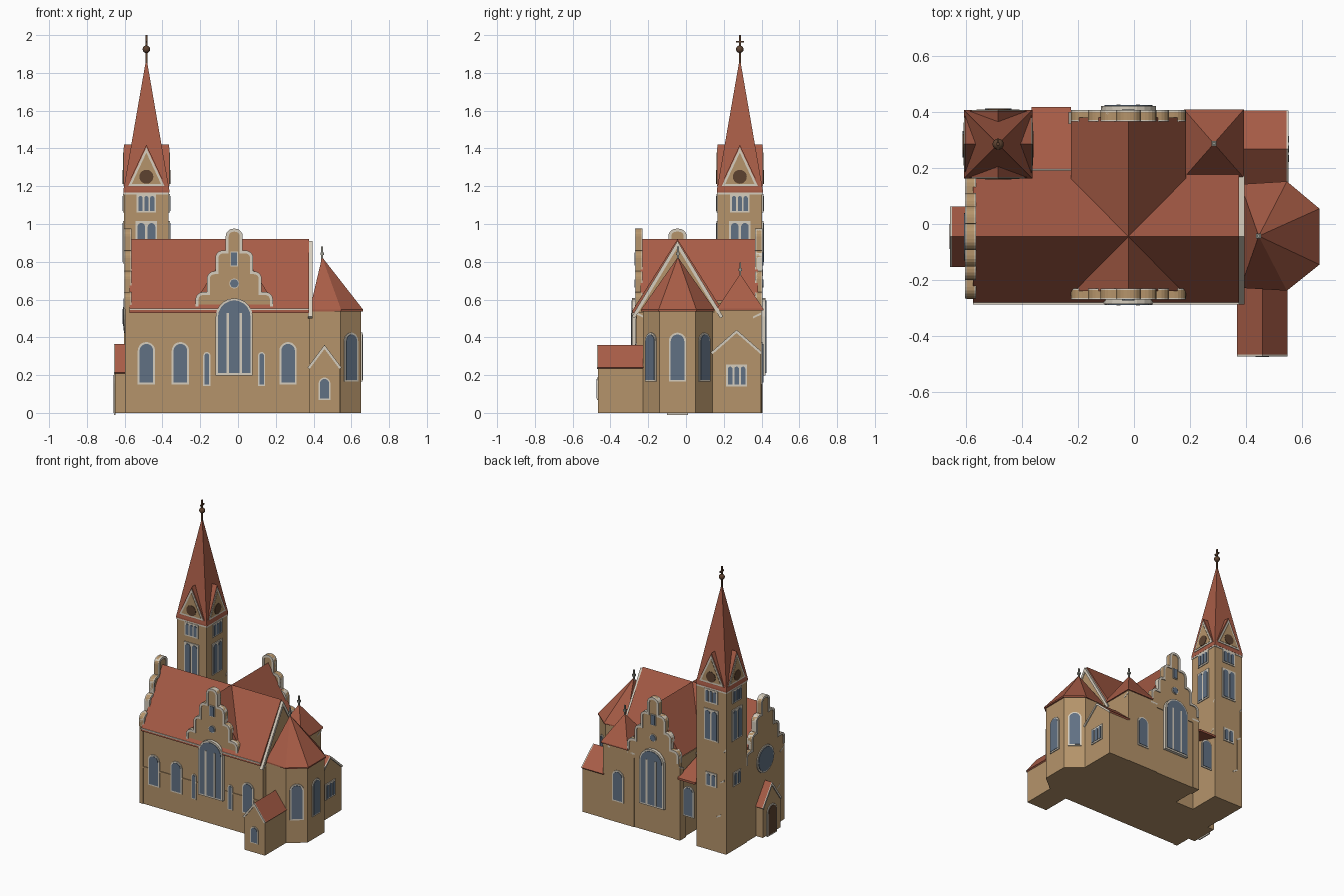
import bpy, bmesh, math
from math import sin, cos, pi, radians
from mathutils import Matrix, Vector

cube = bpy.data.objects.get("Cube")
if cube:
    bpy.data.objects.remove(cube, do_unlink=True)


def material(name, rgb):
    m = bpy.data.materials.new(name)
    m.use_nodes = True
    m.diffuse_color = (*rgb, 1)
    m.node_tree.nodes["Principled BSDF"].inputs["Base Color"].default_value = (*rgb, 1)
    return m


WALL = material("sandstone", (0.46, 0.295, 0.145))
ROOF = material("red_tiles", (0.39, 0.108, 0.062))
TRIM = material("pale_stone", (0.67, 0.61, 0.51))
GLASS = material("blue_glass", (0.12, 0.165, 0.23))
DARK = material("dark_wood", (0.11, 0.055, 0.03))
LEAD = material("grey_lead", (0.32, 0.32, 0.28))


def finish(name, bm, mat):
    bmesh.ops.recalc_face_normals(bm, faces=bm.faces)
    me = bpy.data.meshes.new(name)
    bm.to_mesh(me)
    bm.free()
    me.materials.append(mat)
    ob = bpy.data.objects.new(name, me)
    bpy.context.collection.objects.link(ob)
    return ob


# Local frames: x runs along the wall, -y points out of it
def side(x, y, deg=0):
    return Matrix.Translation((x, y, 0)) @ Matrix.Rotation(radians(deg), 4, 'Z')


def slab(name, pts, y0, y1, mat, M=Matrix()):
    bm = bmesh.new()
    rings = [[bm.verts.new(M @ Vector((x, y, z))) for x, z in pts] for y in (y0, y1)]
    n = len(pts)
    for r in rings:
        bm.faces.new(r)
    for i in range(n):
        j = (i + 1) % n
        bm.faces.new((rings[0][i], rings[0][j], rings[1][j], rings[1][i]))
    return finish(name, bm, mat)


def rect(x0, x1, z0, z1):
    return [(x0, z0), (x1, z0), (x1, z1), (x0, z1)]


def box(name, x0, x1, y0, y1, z0, z1, mat, M=Matrix()):
    return slab(name, rect(x0, x1, z0, z1), y0, y1, mat, M)


def poly_solid(name, plan, z0, z1, mat, apex=None):
    """Upright prism over a plan, or a pyramid when an apex is given."""
    bm = bmesh.new()
    low = [bm.verts.new((x, y, z0)) for x, y in plan]
    up = [bm.verts.new((x, y, z1)) for x, y in plan]
    tip = bm.verts.new(apex) if apex else None
    bm.faces.new(low)
    if not apex:
        bm.faces.new(up)
    for i in range(len(plan)):
        j = (i + 1) % len(plan)
        bm.faces.new((low[i], low[j], up[j], up[i]))
        if apex:
            bm.faces.new((up[i], up[j], tip))
    return finish(name, bm, mat)


def offset(pts, t, closed=True):
    """Move a counter-clockwise outline outward by t with mitred corners."""
    out, n = [], len(pts)
    for i, p in enumerate(pts):
        a = pts[i - 1] if i or closed else None
        b = pts[(i + 1) % n] if i < n - 1 or closed else None
        ns = []
        for s, e in ((a, p), (p, b)):
            if s and e:
                d = (Vector(e) - Vector(s)).normalized()
                ns.append(Vector((d.y, -d.x)))
        m = ns[0] if len(ns) == 1 else (ns[0] + ns[1]) / max(0.3, 1 + ns[0].dot(ns[1]))
        out.append((p[0] + t * m.x, p[1] + t * m.y))
    return out


def band(pts, t):
    return pts + offset(pts, -t, False)[::-1]


def circle(z, r, n=20):
    return [(r * cos(2 * pi * i / n), z + r * sin(2 * pi * i / n)) for i in range(n)]


def arch(w, z0, z1, u=0, n=10):
    return [(u - w, z0), (u + w, z0)] + [
        (u + w * cos(pi * i / n), z1 - w + w * sin(pi * i / n)) for i in range(n + 1)]


# Windows: pale surround plate with a pane plate on top
def window(name, M, outline, mat=GLASS, frame=0.01):
    slab(name + "_frame", offset(outline, frame), -0.006, 0.002, TRIM, M)
    slab(name + "_pane", outline, -0.009, 0.002, mat, M)


def lights(name, M, count, pitch, w, z0, z1):
    half = pitch * (count - 1) / 2 + w + 0.01
    slab(name + "_frame", rect(-half, half, z0 - 0.01, z1 + 0.01), -0.006, 0.002, TRIM, M)
    for i in range(count):
        slab(f"{name}_pane_{i}", arch(w, z0, z1, (i - (count - 1) / 2) * pitch), -0.009, 0.002, GLASS, M)


# Buttress with stepped, stone-capped stages: (projection, top height)
def buttress(name, M, stages, w=0.026):
    prof = [(0, 0)]
    Q = M @ Matrix.Rotation(radians(-90), 4, 'Z')
    for i, (d, z) in enumerate(stages):
        nxt = stages[i + 1][0] if i + 1 < len(stages) else 0
        prof += [(d, 0 if i == 0 else stages[i - 1][1] + 0.02), (d, z), (nxt, z + 0.02)]
        cap = [(d + 0.004, z - 0.004), (d + 0.004, z + 0.006), (nxt, z + 0.028), (nxt, z + 0.016)]
        slab(f"{name}_cap_{i}", cap, -w - 0.003, w + 0.003, TRIM, Q @ Matrix.Scale(-1, 4, (1, 0, 0)))
    slab(name, prof, -w, w, WALL, Q @ Matrix.Scale(-1, 4, (1, 0, 0)))


def stepped(half0=0.205, z0=0.55):
    """Stepped gable outline with rounded shoulders, right foot to left foot."""
    k = half0 / 0.205
    steps = [(0.205, 0.64), (0.145, 0.75), (0.1, 0.86), (0.045, 0.975)]
    right = [(half0, z0)]
    for h, z in steps:
        h, r = h * k, 0.04
        right += [(h - r + r * cos(a), z - r + r * sin(a)) for a in (pi / 2 * i / 5 for i in range(6))]
        nxt = [s[0] * k for s in steps if s[0] * k < h - r]
        if z < 0.9 and nxt:
            right.append((nxt[0], z))
    return right + [(-x, z) for x, z in right[::-1]]


def gable(name, M, half):
    out = stepped(half)
    slab(name + "_wall", [(-half, 0.5), (half, 0.5)] + out, 0, 0.028, WALL, M)
    slab(name + "_coping", band(out, 0.016), -0.006, 0.034, TRIM, M)


def annex(name, M, half, eave, ridge, length):
    slab(name + "_walls", [(-half, 0), (half, 0), (half, eave), (0, ridge - 0.012), (-half, eave)],
         0, length, WALL, M)
    line = [(half + 0.008, eave - 0.005), (0, ridge), (-half - 0.008, eave - 0.005)]
    slab(name + "_roof", band(line, 0.012), 0, length, ROOF, M)
    slab(name + "_verge", band(line, 0.013), -0.007, 0, TRIM, M)


def finial(name, x, y, z0, z1):
    box(name, x - 0.005, x + 0.005, y - 0.005, y + 0.005, z0 - 0.02, z1, LEAD)
    box(name + "_knob", x - 0.009, x + 0.009, y - 0.009, y + 0.009, z0 + 0.015, z0 + 0.03, LEAD)


# Nave and transept
CX, CY = -0.02, -0.045
box("nave_walls", -0.585, 0.38, -0.262, 0.175, 0, 0.54, WALL)
box("transept_walls", -0.215, 0.175, 0, 0.395, 0, 0.58, WALL)
roof = [(-0.237, 0.53), (0.237, 0.53), (0.237, 0.545), (0, 0.92), (-0.237, 0.545)]
slab("nave_roof", roof, -0.375, 0.575, ROOF, side(0, CY, 90))
slab("transept_roof", [(-0.205, 0.592), (0.205, 0.592), (0, 0.92)], -0.24, 0.38, ROOF, side(CX, 0))
for s in (-1, 1):
    box(f"eaves_gutter_{s}", -0.575, 0.375, CY + s * 0.239 - 0.003, CY + s * 0.239 + 0.003, 0.545, 0.553, TRIM)
box("string_course", -0.585, 0.38, -0.267, -0.25, 0.26, 0.27, WALL)
west = side(-0.598, CY, -90)
box("west_wall", -0.222, 0.222, 0, 0.03, 0, 0.55, WALL, west)
gable("west_gable", west, 0.22)
east = side(0.38, CY, 90)
slab("east_gable", [(-0.225, 0.53), (0.225, 0.53), (0, 0.9)], -0.008, 0.01, WALL, east)
slab("east_verge", band([(0.242, 0.51), (0, 0.91), (-0.242, 0.51)], 0.018), -0.014, 0.01, TRIM, east)

# Great windows and gables, front and back
for name, M in (("front", side(CX, -0.264)), ("back", side(CX, 0.4, 180))):
    gable(name + "_gable", M, 0.205)
    window(name + "_great_window", M @ Matrix.Translation((0, -0.016, 0)), arch(0.086, 0.21, 0.595), frame=0.012)
    slab(name + "_great_surround", arch(0.098, 0.198, 0.607), -0.02, 0, TRIM, M)
    for u in (-0.035, 0.035):
        box(f"{name}_mullion_{u}", u - 0.007, u + 0.007, -0.027, 0, 0.21, 0.53, TRIM, M)
    window(name + "_oculus", M, circle(0.685, 0.022), frame=0.004)
    window(name + "_attic_window", M, rect(-0.016, 0.016, 0.78, 0.85), frame=0.004)

# West front: rose window, porch and door
window("rose_window", west, circle(0.52, 0.085, 24), frame=0.012)
porch = side(-0.65, CY, -90)
annex("porch", porch, 0.1, 0.22, 0.365, 0.06)
window("porch_door", porch, arch(0.045, 0, 0.2), DARK)

# Nave side windows
for i, x in enumerate((-0.485, -0.305, 0.265)):
    window(f"nave_window_{i}", side(x, -0.262), arch(0.036, 0.16, 0.365))
for i, x in enumerate((-0.165, 0.125)):
    window(f"slit_window_{i}", side(x, -0.262), arch(0.012, 0.15, 0.315), frame=0.007)

# Buttresses
two = [(0.072, 0.25), (0.04, 0.505)]
three = two + [(0.014, 0.73)]
for i, x in enumerate((-0.57, -0.405, -0.205, 0.16, 0.355)):
    buttress(f"front_buttress_{i}", side(x, -0.262), two)
for i, x in enumerate((-0.205, 0.16, 0.355)):
    buttress(f"back_buttress_{i}", side(x, 0.4, 180), two)
for i, M in enumerate((side(-0.573, 0.402, 180), side(-0.395, 0.402, 180), side(-0.602, 0.378, -90))):
    buttress(f"tower_buttress_{i}", M, three)

# Aisle between the tower and the transept
slab("aisle_walls", [(0.15, 0), (0.395, 0), (0.395, 0.455), (0.15, 0.53)], -0.22, 0.375, WALL,
     Matrix(((0, 1, 0, 0), (1, 0, 0, 0), (0, 0, 1, 0), (0, 0, 0, 1))))
slab("aisle_roof", [(0.17, 0.515), (0.418, 0.445), (0.418, 0.46), (0.17, 0.54)], -0.365, -0.225, ROOF,
     Matrix(((0, 1, 0, 0), (1, 0, 0, 0), (0, 0, 1, 0), (0, 0, 0, 1))))
window("aisle_window", side(-0.3, 0.395, 180), arch(0.034, 0.2, 0.4))

# Tower with four gables and a square spire
TX, TY, TH = -0.485, 0.285, 0.118
box("tower_walls", TX - TH, TX + TH, TY - TH, TY + TH, 0, 1.17, WALL)
box("tower_cornice", TX - 0.121, TX + 0.121, TY - 0.121, TY + 0.121, 1.157, 1.172, TRIM)
square = [(-1, -1), (1, -1), (1, 1), (-1, 1)]
poly_solid("spire", [(TX + 0.122 * a, TY + 0.122 * b) for a, b in square], 1.168, 1.178, ROOF, (TX, TY, 1.88))
for i in range(4):
    M = Matrix.Translation((TX, TY, 0)) @ Matrix.Rotation(pi / 2 * i, 4, 'Z')
    face = M @ Matrix.Translation((0, -TH, 0))
    tri = [(0.105, 1.195), (0, 1.42), (-0.105, 1.195)]
    slab(f"spire_gable_roof_{i}", tri, -0.119, 0, ROOF, M)
    inner = offset(tri[::-1][:1] + tri[:2], -0.006)
    slab(f"spire_gable_trim_{i}", inner, -0.004, 0.02, TRIM, face)
    slab(f"spire_gable_panel_{i}", offset(inner, -0.012), -0.006, 0.02, WALL, face)
    slab(f"spire_gable_louvre_{i}", circle(1.25, 0.037), -0.009, 0.02, DARK, face)
    lights(f"belfry_lights_{i}", face, 3, 0.031, 0.011, 1.07, 1.148)
    lights(f"tower_lights_{i}", face, 2, 0.054, 0.02, 0.8, 1.005)
    if i > 1:
        lights(f"lower_tower_lights_{i}", face, 2, 0.04, 0.013, 0.47, 0.55)

# Spire finial: stem, ball and cross
box("spire_stem", TX - 0.005, TX + 0.005, TY - 0.005, TY + 0.005, 1.85, 2.0, DARK)
box("spire_cross_arm", TX - 0.004, TX + 0.004, TY - 0.021, TY + 0.021, 1.96, 1.97, DARK)
bm = bmesh.new()
bmesh.ops.create_uvsphere(bm, u_segments=16, v_segments=10, radius=0.02,
                          matrix=Matrix.Translation((TX, TY, 1.925)))
ball = finish("spire_ball", bm, DARK)
for p in ball.data.polygons:
    p.use_smooth = True

# Polygonal apse
plan = [(0.38, -0.228), (0.542, -0.228), (0.652, -0.14), (0.652, 0.05), (0.542, 0.142), (0.38, 0.142)]
poly_solid("apse_walls", plan, 0, 0.545, WALL)
eaves = [plan[0]] + offset(plan, 0.01)[1:5] + [plan[5]]
poly_solid("apse_roof", eaves, 0.538, 0.547, ROOF, (0.445, -0.043, 0.825))
finial("apse_finial", 0.445, -0.043, 0.82, 0.88)
for i in (1, 2, 3):
    a, b = Vector(plan[i]), Vector(plan[i + 1])
    c, d = (a + b) / 2, b - a
    window(f"apse_window_{i}", side(c.x, c.y, math.degrees(math.atan2(d.y, d.x))), arch(0.036, 0.175, 0.415))

# Square chapel with a pyramid roof
box("chapel_walls", 0.17, 0.382, 0.15, 0.4, 0, 0.55, WALL)
poly_solid("chapel_roof", [(0.285 + 0.107 * a, 0.287 + 0.122 * b) for a, b in square],
           0.542, 0.552, ROOF, (0.285, 0.287, 0.735))
finial("chapel_finial", 0.285, 0.287, 0.735, 0.795)
window("chapel_window", side(0.26, 0.4, 180), arch(0.036, 0.16, 0.365))

# Small annexes at the east end
vestry = side(0.545, 0.268, 90)
annex("vestry", vestry, 0.129, 0.325, 0.44, 0.17)
lights("vestry_lights", vestry, 3, 0.034, 0.012, 0.15, 0.245)
entry = side(0.458, -0.465)
annex("entry", entry, 0.082, 0.245, 0.36, 0.245)
window("entry_window", entry, arch(0.024, 0.075, 0.18), frame=0.007)
